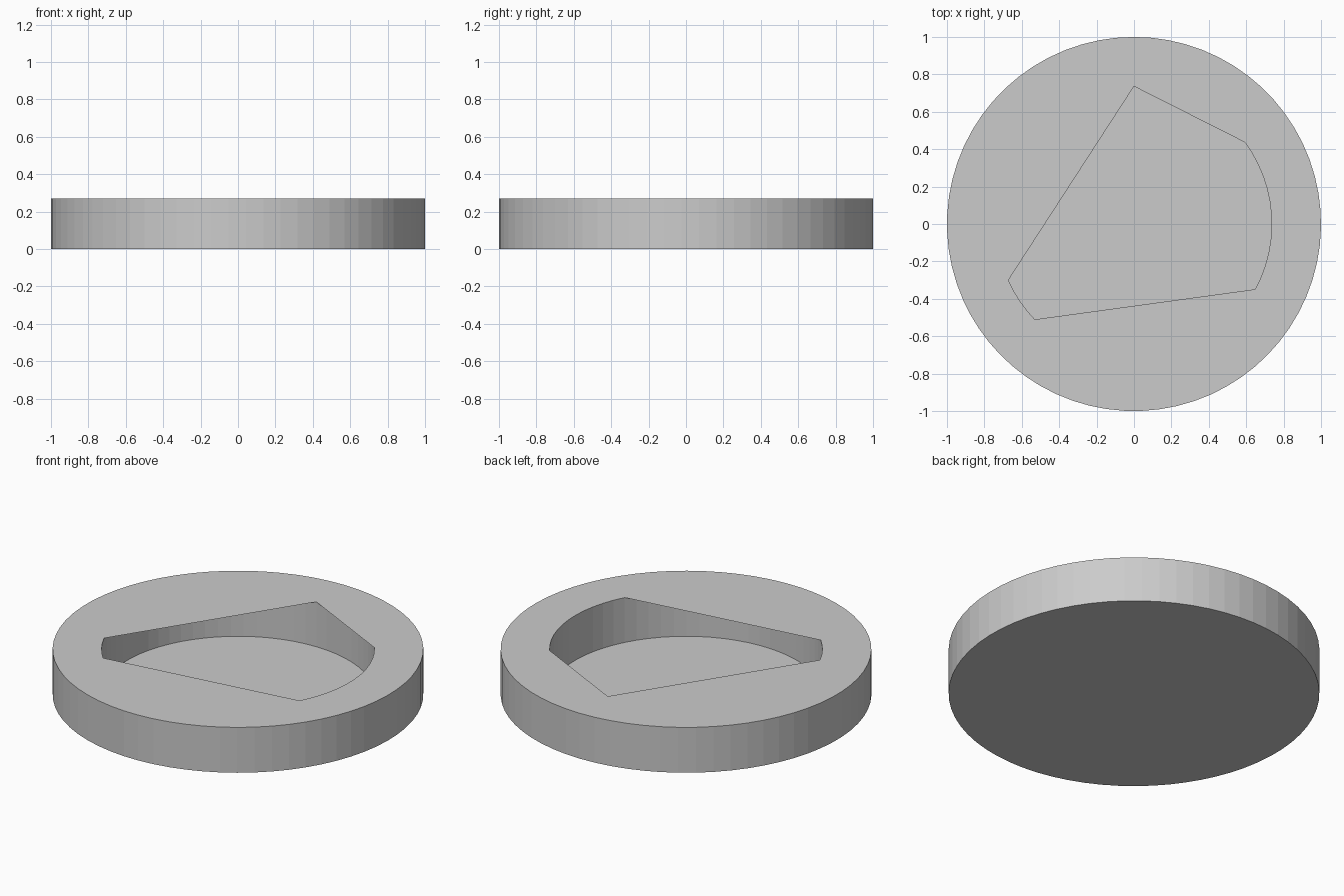
import bpy
import bmesh
from math import cos, sin, radians

cube = bpy.data.objects.get("Cube")
if cube:
    bpy.data.objects.remove(cube, do_unlink=True)

HEIGHT, FLOOR = 0.27, 0.003
OUTER, INNER = 1.0, 0.736

grey = bpy.data.materials.new("light grey")
grey.use_nodes = True
colour = (0.6, 0.6, 0.6, 1)
grey.diffuse_color = colour
grey.node_tree.nodes["Principled BSDF"].inputs["Base Color"].default_value = colour

# Opening corners in degrees, and whether the span after each is covered by a straight-edged lid
corners = [-28.3, 36.4, 90, 204.1, 223.9, 331.7]
covered = [False, True, True, False, True]

# Angles round the disc, with a step falling on every corner
angles, starts = [], []
for a, b in zip(corners, corners[1:]):
    starts.append(len(angles))
    n = round((b - a) / 5.4)
    angles += [radians(a + (b - a) * i / n) for i in range(n)]
count = len(angles)
starts.append(count)

bm = bmesh.new()


def ring(radius, z):
    return [bm.verts.new((radius * cos(a), radius * sin(a), z)) for a in angles]


def bridge(first, second):
    for i in range(count):
        j = (i + 1) % count
        bm.faces.new((first[i], first[j], second[j], second[i]))


bottom = ring(OUTER, 0)
rim = ring(OUTER, HEIGHT)
opening = ring(INNER, HEIGHT)
floor = ring(INNER, FLOOR)

# Outer wall, flat top, cavity wall, cavity floor and underside
bridge(bottom, rim)
bridge(rim, opening)
bridge(opening, floor)
bm.faces.new(floor)
bm.faces.new(bottom[::-1])

# Thin lids over the covered spans of the round cavity
for k, lid in enumerate(covered):
    if lid:
        bm.faces.new([opening[i % count] for i in range(starts[k], starts[k + 1] + 1)])

mesh = bpy.data.meshes.new("recessed_disc")
bm.to_mesh(mesh)
bm.free()
mesh.materials.append(grey)
disc = bpy.data.objects.new("recessed_disc", mesh)
bpy.context.collection.objects.link(disc)
